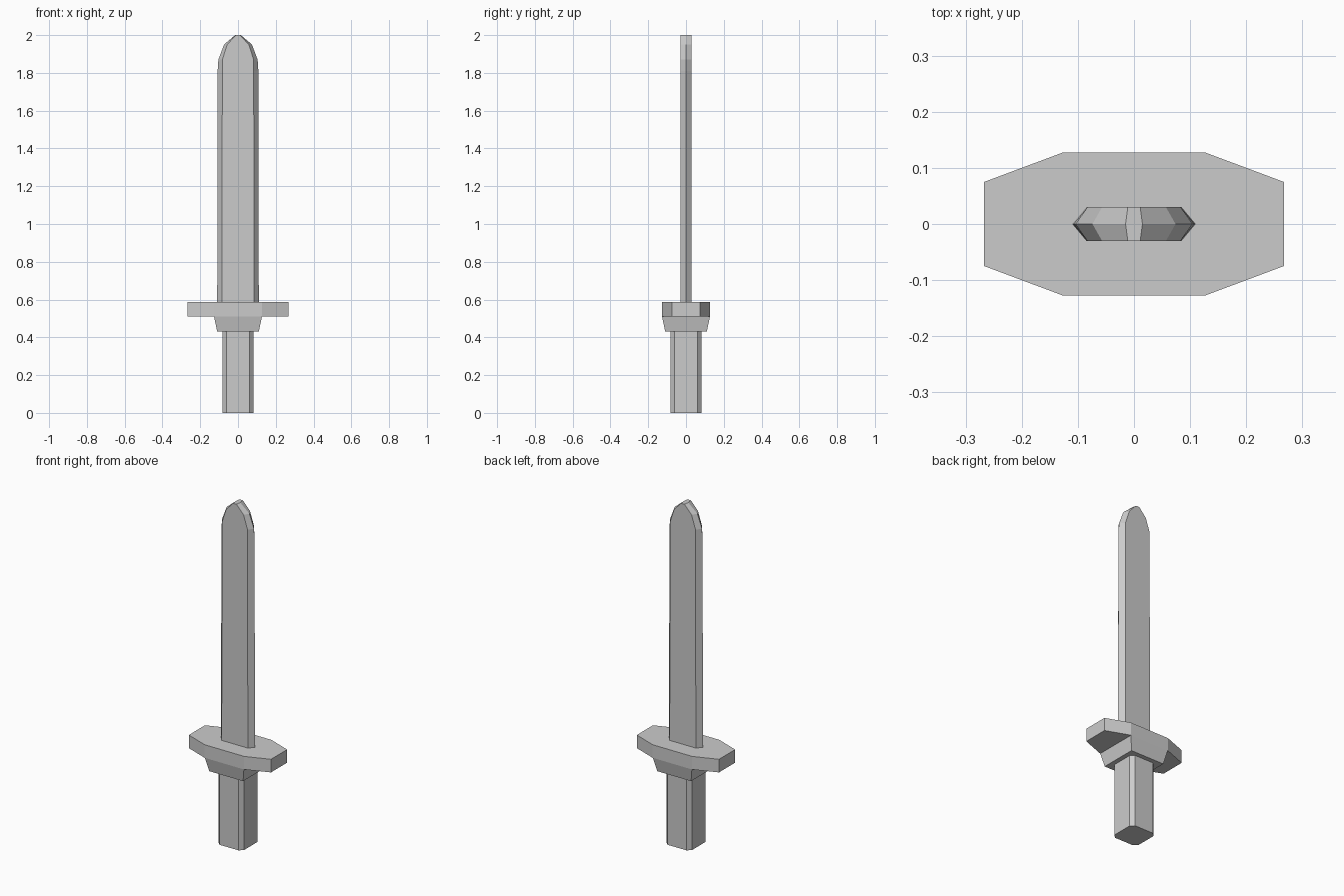
import bpy

if "Cube" in bpy.data.objects:
    bpy.data.objects.remove(bpy.data.objects["Cube"])


def loft(name, rings):
    """Closed solid from a stack of equal-sized vertex rings (counter-clockwise from above)."""
    n = len(rings[0])
    verts = [v for ring in rings for v in ring]
    faces = [tuple(reversed(range(n)))]
    for r in range(len(rings) - 1):
        a, b = r * n, (r + 1) * n
        faces += [(a + i, a + (i + 1) % n, b + (i + 1) % n, b + i) for i in range(n)]
    top = (len(rings) - 1) * n
    faces.append(tuple(range(top, top + n)))
    mesh = bpy.data.meshes.new(name)
    mesh.from_pydata(verts, [], faces)
    mesh.update()
    obj = bpy.data.objects.new(name, mesh)
    bpy.context.collection.objects.link(obj)
    return obj


def chamfered(a, b, c, d, z):
    """Octagon: end edges at x = a, |y| < b; side edges at y = d, |x| < c."""
    return [(a, -b, z), (a, b, z), (c, d, z), (-c, d, z),
            (-a, b, z), (-a, -b, z), (-c, -d, z), (c, -d, z)]


def rectangle(x, y, z):
    return [(-x, -y, z), (x, -y, z), (x, y, z), (-x, y, z)]


def blade_ring(edge, flat, z, t=0.03):
    """Flattened hexagon with sharp edges at y = 0."""
    return [(edge, 0, z), (flat, t, z), (-flat, t, z),
            (-edge, 0, z), (-flat, -t, z), (flat, -t, z)]


# Handle
loft("handle", [chamfered(0.083, 0.062, 0.062, 0.083, z) for z in (0, 0.43)])

# Tapered collar under the guard
loft("guard_collar", [rectangle(0.11, 0.11, 0.43), rectangle(0.127, 0.127, 0.51)])

# Cross guard
loft("cross_guard", [chamfered(0.267, 0.075, 0.128, 0.127, z) for z in (0.51, 0.587)])

# Blade with a stepped, blunt tip
loft("blade", [blade_ring(*p) for p in (
    (0.11, 0.085, 0.587), (0.108, 0.083, 1.81), (0.104, 0.083, 1.87),
    (0.074, 0.057, 1.95), (0.015, 0.011, 2.0))])
